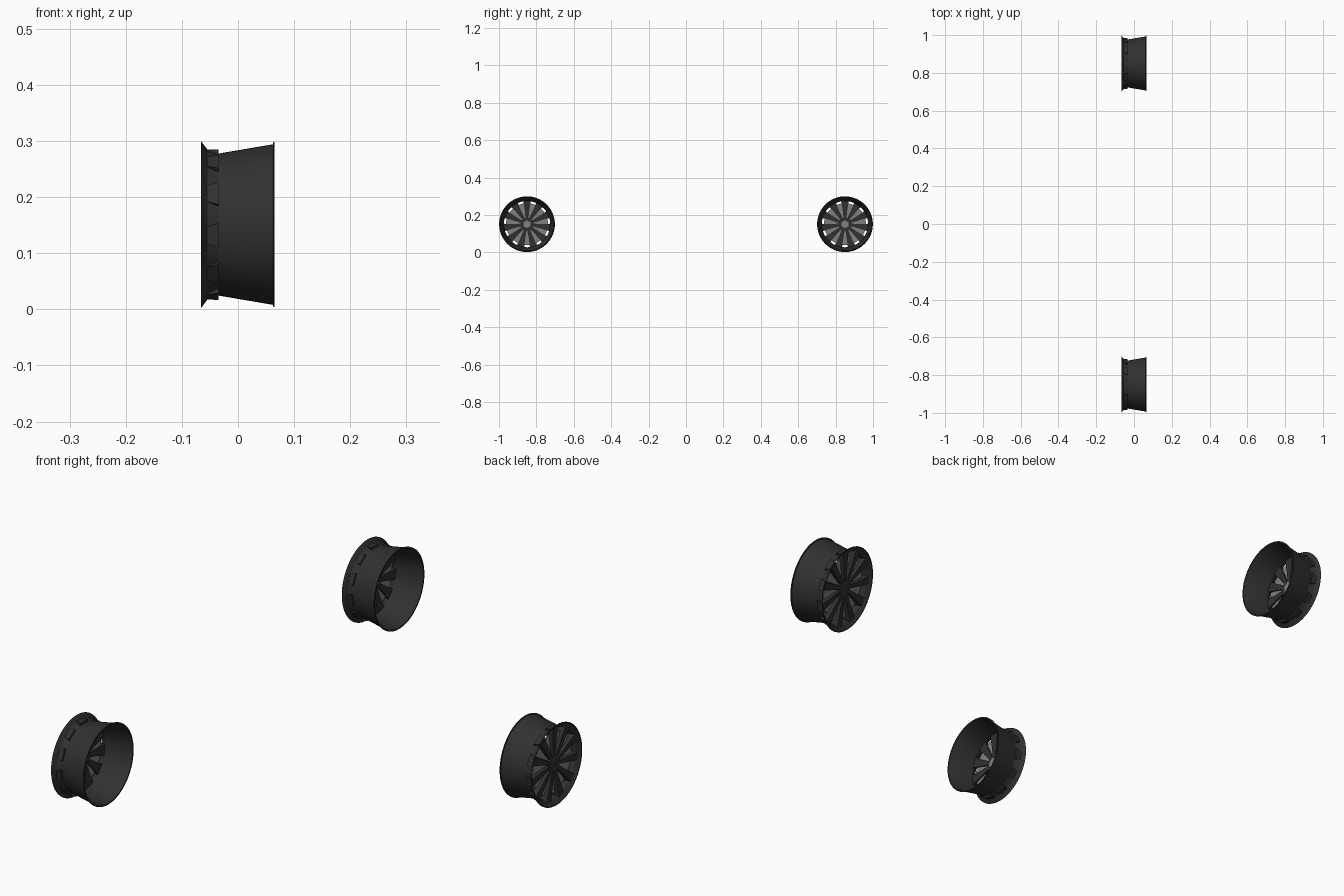
import bpy, bmesh, math
from mathutils import Vector

if "Cube" in bpy.data.objects:
    bpy.data.objects.remove(bpy.data.objects["Cube"])

SPOKES = 11
CENTRE_Z = 0.151
CENTRES_Y = (-0.85, 0.85)


def material(name, v):
    m = bpy.data.materials.new(name)
    m.diffuse_color = (v, v, v, 1)
    m.use_nodes = True
    m.node_tree.nodes["Principled BSDF"].inputs["Base Color"].default_value = m.diffuse_color
    return m


DARK = material("dark_metal", 0.03)
GREY = material("grey_metal", 0.22)


def polar(x, r, a):
    return Vector((x, r * math.cos(a), r * math.sin(a)))


def finish(bm, name, mat, smooth=False):
    bmesh.ops.recalc_face_normals(bm, faces=bm.faces)
    me = bpy.data.meshes.new(name)
    bm.to_mesh(me)
    bm.free()
    me.materials.append(mat)
    if smooth:
        me.shade_smooth()
        me.set_sharp_from_angle(angle=math.radians(25))
    return me


def lathe(name, profile, mat, steps=64, closed=True, smooth=True):
    """Spin an (x, radius) profile round the x axis."""
    bm = bmesh.new()
    rings = [[bm.verts.new(polar(x, r, math.tau * i / steps + math.pi / 2))
              for i in range(steps)] for x, r in profile]
    n = len(rings)
    for k in range(n if closed else n - 1):
        a, b = rings[k], rings[(k + 1) % n]
        for i in range(steps):
            j = (i + 1) % steps
            bm.faces.new((a[i], a[j], b[j], b[i]))
    if not closed:
        bm.faces.new(rings[0])
        bm.faces.new(rings[-1])
    return finish(bm, name, mat, smooth)


def make_spokes():
    bm = bmesh.new()
    for k in range(SPOKES):
        a = math.pi / 2 + math.tau * k / SPOKES
        tangent = Vector((0, -math.sin(a), math.cos(a)))
        # (radius, front x, front half width, back x, back half width)
        sections = ((0.02, -0.056, 0.005, -0.036, 0.006),
                    (0.08, -0.058, 0.010, -0.036, 0.013),
                    (0.134, -0.060, 0.014, -0.035, 0.022))
        loops = []
        for r, xf, wf, xb, wb in sections:
            loops.append([bm.verts.new(polar(x, r, a) + tangent * w)
                          for x, w in ((xf, -wf), (xf, wf), (xb, wb), (xb, -wb))])
        for p, q in zip(loops, loops[1:]):
            for i in range(4):
                j = (i + 1) % 4
                bm.faces.new((p[i], p[j], q[j], q[i]))
        bm.faces.new(loops[0])
        bm.faces.new(loops[-1])
    return finish(bm, "spokes", DARK)


parts = {
    # barrel with flared front flange and small rear lip
    "rim": lathe("rim", [(-0.066, 0.149), (-0.054, 0.133), (-0.035, 0.1265),
                         (0.062, 0.143), (0.063, 0.147), (0.065, 0.147),
                         (0.065, 0.142), (0.062, 0.1405), (-0.035, 0.1235),
                         (-0.054, 0.130), (-0.066, 0.146)], DARK),
    "spokes": make_spokes(),
    # grey panel seen between the spokes
    "inner_panel": lathe("inner_panel", [(-0.046, 0.112), (-0.043, 0.112)],
                         GREY, 44, closed=False),
    # centre hub, with a hexagonal recess plate behind
    "hub": lathe("hub", [(-0.060, 0.020), (-0.057, 0.030), (-0.033, 0.034)],
                 DARK, 32, closed=False),
    "hub_nut": lathe("hub_nut", [(-0.034, 0.021), (-0.030, 0.021)],
                     GREY, 6, closed=False, smooth=False),
}

# both wheels share the same part meshes
for label, y in zip(("front", "rear"), CENTRES_Y):
    for part, me in parts.items():
        ob = bpy.data.objects.new(f"{label}_{part}", me)
        ob.location = (0, y, CENTRE_Z)
        bpy.context.scene.collection.objects.link(ob)
